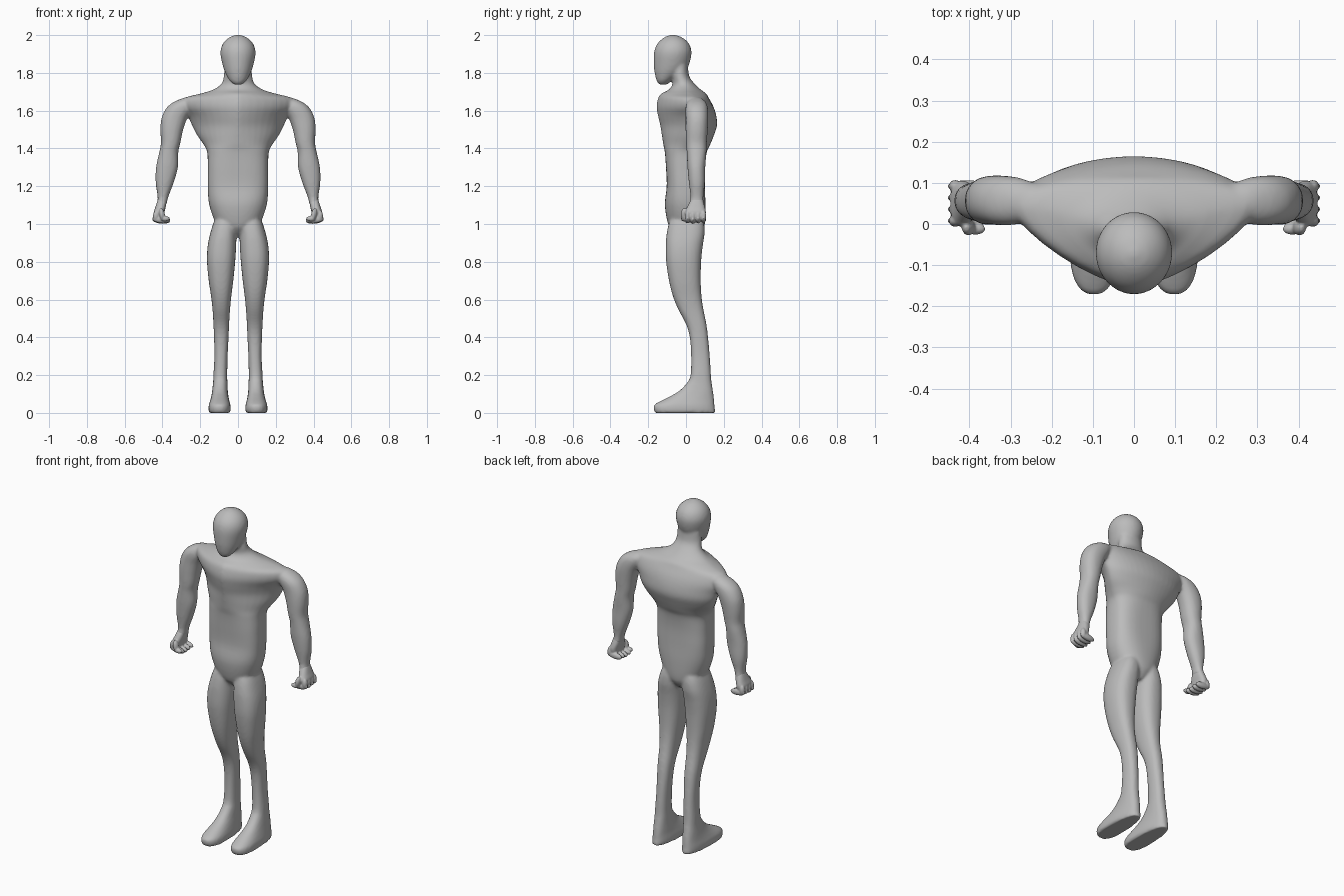
import bpy, bmesh, math
from mathutils import Matrix

grey = bpy.data.materials.new("plain grey")
grey.diffuse_color = (0.5, 0.5, 0.5, 1)


def smooth_rows(rows, steps=4):
    """Catmull-Rom interpolation between the cross-section rows."""
    out = []
    for i in range(len(rows) - 1):
        a, b = rows[max(i - 1, 0)], rows[i]
        c, d = rows[i + 1], rows[min(i + 2, len(rows) - 1)]
        for s in range(steps):
            t = s / steps
            out.append([0.5 * (2 * q + (r - p) * t + (2 * p - 5 * q + 4 * r - u) * t * t
                               + (3 * q - p - 3 * r + u) * t ** 3)
                        for p, q, r, u in zip(a, b, c, d)])
    return out + [rows[-1]]


def loft(bm, rows, side=1, n=40):
    """Rows: z, x0, x1, y front, y back, y of widest point, front and back exponent."""
    rings = []
    for z, x0, x1, yf, yb, yc, ef, eb in smooth_rows(rows):
        ring = []
        for k in range(n):
            a = 2 * math.pi * k / n
            c, s = math.cos(a), math.sin(a)
            p = 2 / (eb if s > 0 else ef)
            x = (x0 + x1) / 2 + (x1 - x0) / 2 * math.copysign(abs(c) ** p, c)
            y = yc + (yb - yc if s > 0 else yf - yc) * abs(s) ** p
            ring.append(bm.verts.new((side * x, y, z)))
        rings.append(ring)
    for lo, hi in zip(rings, rings[1:]):
        for k in range(n):
            bm.faces.new((lo[k], lo[(k + 1) % n], hi[(k + 1) % n], hi[k]))
    bm.faces.new(rings[0])
    bm.faces.new(rings[-1])


def blob(bm, centre, radii, side, tilt=0):
    m = (Matrix.Translation((side * centre[0], centre[1], centre[2]))
         @ Matrix.Rotation(side * tilt, 4, 'Y') @ Matrix.Diagonal((*radii, 1)))
    bmesh.ops.create_icosphere(bm, subdivisions=3, radius=1, matrix=m)


def finish(name, bm, voxel, iterations):
    """Fuse the overlapping volumes into one smooth skin."""
    bmesh.ops.recalc_face_normals(bm, faces=bm.faces)
    me = bpy.data.meshes.new(name)
    bm.to_mesh(me)
    bm.free()
    me.materials.append(grey)
    ob = bpy.data.objects.new(name, me)
    bpy.context.collection.objects.link(ob)
    r = ob.modifiers.new("fuse", 'REMESH')
    r.mode, r.voxel_size, r.use_smooth_shade = 'VOXEL', voxel, True
    s = ob.modifiers.new("soften", 'SMOOTH')
    s.factor, s.iterations = 0.5, iterations
    return ob


# torso and neck: z, half width, front, back, widest y, front exponent, back exponent
torso = [
    (0.93, .03, -.03, .06, .02, 2, 2),
    (0.96, .07, -.07, .085, .01, 2, 2),
    (1.0, .115, -.095, .1, 0, 2.2, 2.2),
    (1.1, .152, -.112, .103, 0, 2.4, 2.4),
    (1.2, .16, -.102, .1, 0, 2.8, 2.8),
    (1.3, .16, -.106, .1, 0, 2.8, 2.8),
    (1.38, .163, -.112, .11, .01, 2.5, 2.4),
    (1.42, .182, -.12, .128, .03, 2, 2),
    (1.47, .217, -.128, .148, .055, 1.7, 1.9),
    (1.52, .243, -.136, .164, .065, 1.5, 1.9),
    (1.57, .265, -.148, .161, .06, 1.45, 1.9),
    (1.62, .3, -.156, .146, .05, 1.4, 1.9),
    (1.665, .29, -.148, .122, .045, 1.4, 1.9),
    (1.69, .2, -.132, .107, .03, 1.5, 1.8),
    (1.71, .135, -.092, .08, .01, 1.8, 1.8),
    (1.74, .09, -.072, .048, -.01, 2, 2),
    (1.78, .076, -.075, .018, -.03, 2, 2),
    (1.84, .07, -.08, .01, -.03, 2, 2),
]
# head: z, half width, front, back
head = [
    (1.737, .02, -.142, -.1), (1.76, .045, -.156, -.075), (1.8, .067, -.166, -.02),
    (1.84, .081, -.17, .014), (1.9, .093, -.17, .029), (1.94, .087, -.16, .023),
    (1.97, .068, -.138, .003), (1.992, .038, -.108, -.03), (2.002, .006, -.077, -.065),
]
# leg with foot: z, inner x, outer x, front, back, widest y
leg = [
    (0, .044, .152, -.164, .156, -.06),
    (.015, .039, .156, -.17, .154, -.06),
    (.04, .04, .155, -.17, .151, -.05),
    (.06, .045, .149, -.14, .15, -.02),
    (.085, .05, .142, -.09, .147, .03),
    (.115, .054, .137, -.038, .143, .06),
    (.16, .056, .132, .006, .136, .075),
    (.2, .057, .13, .024, .132, .078),
    (.3, .055, .125, .027, .126, .076),
    (.4, .05, .127, .02, .117, .068),
    (.47, .047, .13, 0, .108, .054),
    (.55, .042, .135, -.042, .092, .025),
    (.62, .035, .143, -.07, .082, .006),
    (.7, .025, .155, -.09, .078, -.006),
    (.8, .015, .164, -.105, .08, -.012),
    (.88, .01, .161, -.107, .088, -.01),
    (.95, .008, .147, -.102, .098, 0),
    (1.02, .005, .124, -.085, .092, 0),
    (1.08, .01, .09, -.05, .06, 0),
]
# arm: z, inner x, outer x, front, back
arm = [
    (1.1, .378, .43, .015, .097), (1.14, .37, .425, .024, .092), (1.22, .34, .436, .015, .1),
    (1.3, .318, .434, .008, .102), (1.38, .316, .417, .004, .108), (1.43, .305, .408, 0, .11),
    (1.5, .29, .411, -.002, .115), (1.56, .268, .405, -.002, .118), (1.61, .235, .382, -.003, .116),
    (1.64, .22, .35, .004, .108), (1.66, .22, .31, .02, .09), (1.67, .24, .28, .04, .07),
]

body = bmesh.new()
loft(body, [(z, -w, w, f, b, yc, ef, eb) for z, w, f, b, yc, ef, eb in torso])
loft(body, [(z, -w, w, f, b, (f + b) / 2, 2, 2) for z, w, f, b in head])
for side in (1, -1):
    loft(body, [(*r, 2.4, 2.4) for r in leg], side)
    loft(body, [(*r, (r[3] + r[4]) / 2, 2.2, 2.2) for r in arm], side)
finish("body", body, 0.008, 6)

# fists: palm, four curled fingers with knuckles, and a thumb
for side, name in ((1, "left_fist"), (-1, "right_fist")):
    bm = bmesh.new()
    loft(bm, [(z, a, b, f, k, (f + k) / 2, 2.5, 2.5) for z, a, b, f, k in (
        (1.025, .395, .44, .005, .098), (1.06, .39, .446, -.006, .105),
        (1.09, .383, .437, .006, .1), (1.13, .377, .424, .028, .088))], side)
    for i in range(4):
        y = .008 + i * .028
        blob(bm, (.434, y, 1.042), (.016, .015, .03), side)
        blob(bm, (.406, y, 1.02 + .003 * abs(i - 1)), (.048, .0145, .019), side, -.1)
    blob(bm, (.402, -.008, 1.05), (.015, .02, .035), side, .2)
    blob(bm, (.385, -.012, 1.028), (.024, .014, .014), side)
    finish(name, bm, 0.004, 2)
